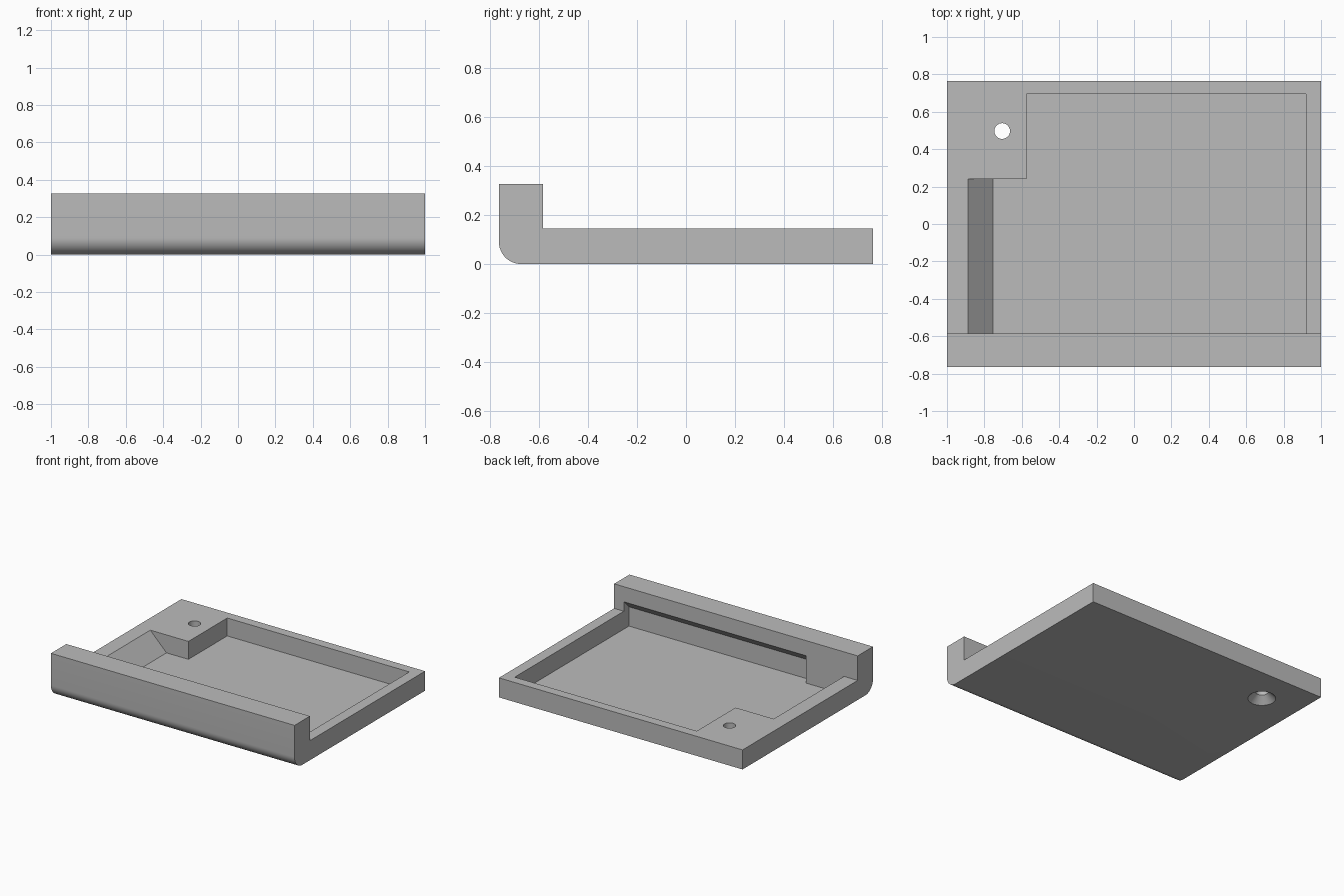
import bpy, bmesh, math

if "Cube" in bpy.data.objects:
    bpy.data.objects.remove(bpy.data.objects["Cube"])

GREY = bpy.data.materials.new("plain grey")
GREY.diffuse_color = (0.5, 0.5, 0.5, 1)
GREY.use_nodes = True
GREY.node_tree.nodes["Principled BSDF"].inputs["Base Color"].default_value = GREY.diffuse_color


def make_object(name, bm):
    bmesh.ops.recalc_face_normals(bm, faces=bm.faces)
    mesh = bpy.data.meshes.new(name)
    bm.to_mesh(mesh)
    bm.free()
    mesh.materials.append(GREY)
    obj = bpy.data.objects.new(name, mesh)
    bpy.context.collection.objects.link(obj)
    return obj


def prism(name, points, axis, start, end):
    """Extrude a closed profile along x (points are y, z) or y (points are x, z)."""
    bm = bmesh.new()
    place = (lambda a, b: (start, a, b)) if axis == "x" else (lambda a, b: (a, start, b))
    face = bm.faces.new([bm.verts.new(place(a, b)) for a, b in points])
    grown = bmesh.ops.extrude_face_region(bm, geom=[face])
    step = (end - start, 0, 0) if axis == "x" else (0, end - start, 0)
    bmesh.ops.translate(bm, vec=step, verts=[
        v for v in grown["geom"] if isinstance(v, bmesh.types.BMVert)])
    return make_object(name, bm)


def turned(name, profile, centre, sides=32):
    """Solid of revolution about a vertical axis; profile is radius, height."""
    bm = bmesh.new()
    rings = []
    for r, z in profile:
        rings.append([bm.verts.new((centre[0] + r * math.cos(2 * math.pi * i / sides),
                                    centre[1] + r * math.sin(2 * math.pi * i / sides), z))
                      for i in range(sides)])
    for low, high in zip(rings, rings[1:]):
        for i in range(sides):
            j = (i + 1) % sides
            bm.faces.new((low[i], low[j], high[j], high[i]))
    bm.faces.new(rings[0])
    bm.faces.new(rings[-1])
    return make_object(name, bm)


# Tray: L-shaped side profile with a rounded lower front edge
FRONT, LIP, BACK = -0.765, -0.585, 0.765
RIM, TOP, FLOOR, R = 0.145, 0.327, 0.012, 0.09
fillet = [(FRONT + R - R * math.sin(t), R - R * math.cos(t))
          for t in (math.pi / 2 * i / 12 for i in range(13))]
profile = fillet + [(FRONT, TOP), (LIP, TOP), (LIP, RIM), (BACK, RIM), (BACK, 0)]
tray = prism("tray", profile, "x", -1, 1)

# Main pocket, with a sloped-roof undercut beneath the lip
pocket = prism("pocket_cutter", [
    (-0.645, FLOOR), (0.695, FLOOR), (0.695, 0.4), (LIP, 0.4),
    (LIP, 0.215), (-0.645, 0.155)], "x", -0.575, 0.92)

# Side pocket with a ramp up to the left rim
ramp = prism("ramp_cutter", [
    (-0.755, FLOOR), (-0.4, FLOOR), (-0.4, 0.25), (-0.995, 0.25),
    (-0.888, RIM)], "y", LIP, 0.24)

# Countersunk screw hole in the corner block
screw = turned("screw_hole_cutter", [
    (0.096, -0.02), (0.094, 0), (0.042, 0.05), (0.042, 0.3)], (-0.705, 0.497))

bpy.context.view_layer.objects.active = tray
tray.select_set(True)
for cutter in (pocket, ramp, screw):
    cutter.hide_render = True
    mod = tray.modifiers.new("cut", "BOOLEAN")
    mod.operation, mod.solver, mod.object = "DIFFERENCE", "EXACT", cutter
    bpy.ops.object.modifier_apply(modifier=mod.name)
    bpy.data.objects.remove(cutter)

bpy.ops.object.shade_smooth_by_angle(angle=math.radians(30))
